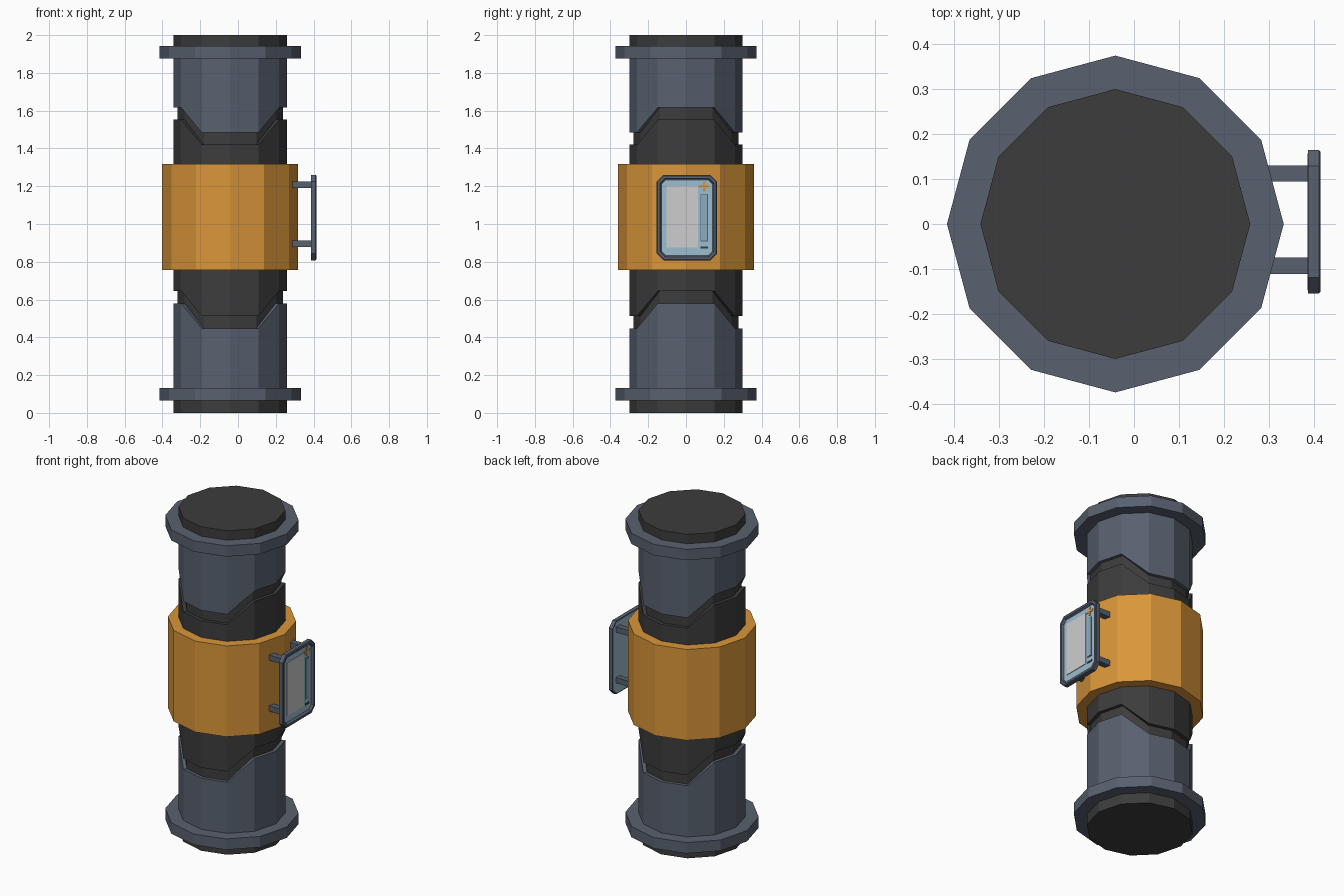
import bpy
from math import cos, sin, radians

if "Cube" in bpy.data.objects:
    bpy.data.objects.remove(bpy.data.objects["Cube"])

CX = -0.0415      # axis of the canister
SIDES = 12
R, R_CORE, R_FLANGE, R_COLLAR = 0.30, 0.279, 0.3745, 0.36


def material(name, rgb):
    """Flat material from sRGB 0-255 values."""
    m = bpy.data.materials.new(name)
    lin = [((c / 255 + 0.055) / 1.055) ** 2.4 for c in rgb]
    m.diffuse_color = (*lin, 1)
    m.use_nodes = True
    m.node_tree.nodes["Principled BSDF"].inputs["Base Color"].default_value = m.diffuse_color
    return m


DARK = material("dark rubber", (61, 60, 60))
STEEL = material("blue grey metal", (88, 97, 111))
ORANGE = material("orange paint", (218, 150, 58))
SKY = material("light blue panel", (156, 189, 208))
GREY = material("screen grey", (206, 206, 206))
BAR = material("bar blue", (140, 172, 192))


def make(name, verts, faces, mat):
    me = bpy.data.meshes.new(name)
    me.from_pydata(verts, [], faces)
    me.materials.append(mat)
    ob = bpy.data.objects.new(name, me)
    bpy.context.collection.objects.link(ob)
    return ob


def lathe(name, profile, mat, caps=False):
    """Twelve-sided loft; profile is (radius, z), z may be a function of side index."""
    verts, faces, n = [], [], SIDES
    for r, z in profile:
        for i in range(n):
            a = radians(30 * i)
            verts.append((CX + r * cos(a), r * sin(a), z(i) if callable(z) else z))
    for k in range(len(profile) - 1):
        for i in range(n):
            j = (i + 1) % n
            faces.append((k * n + i, k * n + j, (k + 1) * n + j, (k + 1) * n + i))
    if caps:
        faces.append(tuple(reversed(range(n))))
        faces.append(tuple(range((len(profile) - 1) * n, len(profile) * n)))
    return make(name, verts, faces, mat)


def zigzag(base):
    """Low at front and back, 0.13 higher at the two sides."""
    return lambda i: base + (0.132 if i % 6 in (0, 1, 5) else 0.0)


def sleeve(name, z0, z1, mat, r=R):
    lathe(name, [(R_CORE - 0.002, z0), (r, z0), (r, z1), (R_CORE - 0.002, z1)], mat)


def box(name, lo, hi, mat):
    v = [(x, y, z) for x in (lo[0], hi[0]) for y in (lo[1], hi[1]) for z in (lo[2], hi[2])]
    f = [(0, 1, 3, 2), (4, 6, 7, 5), (0, 4, 5, 1), (2, 3, 7, 6), (0, 2, 6, 4), (1, 5, 7, 3)]
    return make(name, v, f, mat)


# Canister body
lathe("inner_core", [(R_CORE, 0.1), (R_CORE, 1.9)], DARK, True)
lathe("bottom_cap", [(R, 0.0), (R, 0.1)], DARK, True)
lathe("top_cap", [(R, 1.9), (R, 2.0)], DARK, True)
sleeve("lower_sleeve", 0.1, zigzag(0.448), STEEL)
sleeve("middle_sleeve", zigzag(0.513), zigzag(1.42), DARK)
sleeve("upper_sleeve", zigzag(1.484), 1.9, STEEL)
sleeve("lower_flange", 0.065, 0.132, STEEL, R_FLANGE)
sleeve("upper_flange", 1.875, 1.942, STEEL, R_FLANGE)
sleeve("orange_collar", 0.756, 1.317, ORANGE, R_COLLAR)

# Control panel on the +x side
PY, PZ = 0.005, 1.034


def octagon(x, inset):
    w, h, c = 0.16 - inset, 0.226 - inset, 0.036 - inset * 0.55
    pts = [(w, h - c), (w - c, h), (c - w, h), (-w, h - c),
           (-w, c - h), (c - w, -h), (w - c, -h), (w, c - h)]
    return [(x, PY + y, PZ + z) for y, z in pts]


def loops(name, rings, mat, closed=False, caps=False):
    v = [p for r in rings for p in r]
    m, f = len(rings), []
    for k in range(m if closed else m - 1):
        k2 = (k + 1) % m
        for i in range(8):
            j = (i + 1) % 8
            f.append((k * 8 + i, k * 8 + j, k2 * 8 + j, k2 * 8 + i))
    if caps:
        f += [tuple(reversed(range(8))), tuple(range((m - 1) * 8, m * 8))]
    return make(name, v, f, mat)


loops("panel_frame", [octagon(0.387, 0.0), octagon(0.411, 0.0), octagon(0.415, 0.005),
                      octagon(0.415, 0.018), octagon(0.404, 0.025), octagon(0.387, 0.025)],
      STEEL, closed=True)
loops("panel_plate", [octagon(0.386, 0.008), octagon(0.403, 0.026)], SKY, caps=True)

# Painted panel details
box("screen", (0.400, -0.103, 0.875), (0.407, 0.063, 1.202), GREY)
box("bar_rim", (0.400, 0.076, 0.908), (0.405, 0.116, 1.160), STEEL)
box("bar", (0.400, 0.080, 0.912), (0.407, 0.112, 1.156), BAR)
box("plus_upright", (0.400, 0.089, 1.173), (0.406, 0.102, 1.226), ORANGE)
box("plus_crossbar", (0.400, 0.069, 1.193), (0.4065, 0.122, 1.206), ORANGE)
box("minus_mark", (0.400, 0.076, 0.871), (0.406, 0.116, 0.881), DARK)

# Brackets joining the panel to the collar
for y in (-0.093, 0.112):
    for z in (0.895, 1.208):
        box("panel_bracket", (0.285, y - 0.018, z - 0.017), (0.388, y + 0.018, z + 0.017), STEEL)

# Consistent outward normals
import bmesh
for ob in bpy.data.objects:
    bm = bmesh.new()
    bm.from_mesh(ob.data)
    if all(e.is_manifold for e in bm.edges):
        bmesh.ops.recalc_face_normals(bm, faces=bm.faces)
    bm.to_mesh(ob.data)
    bm.free()
